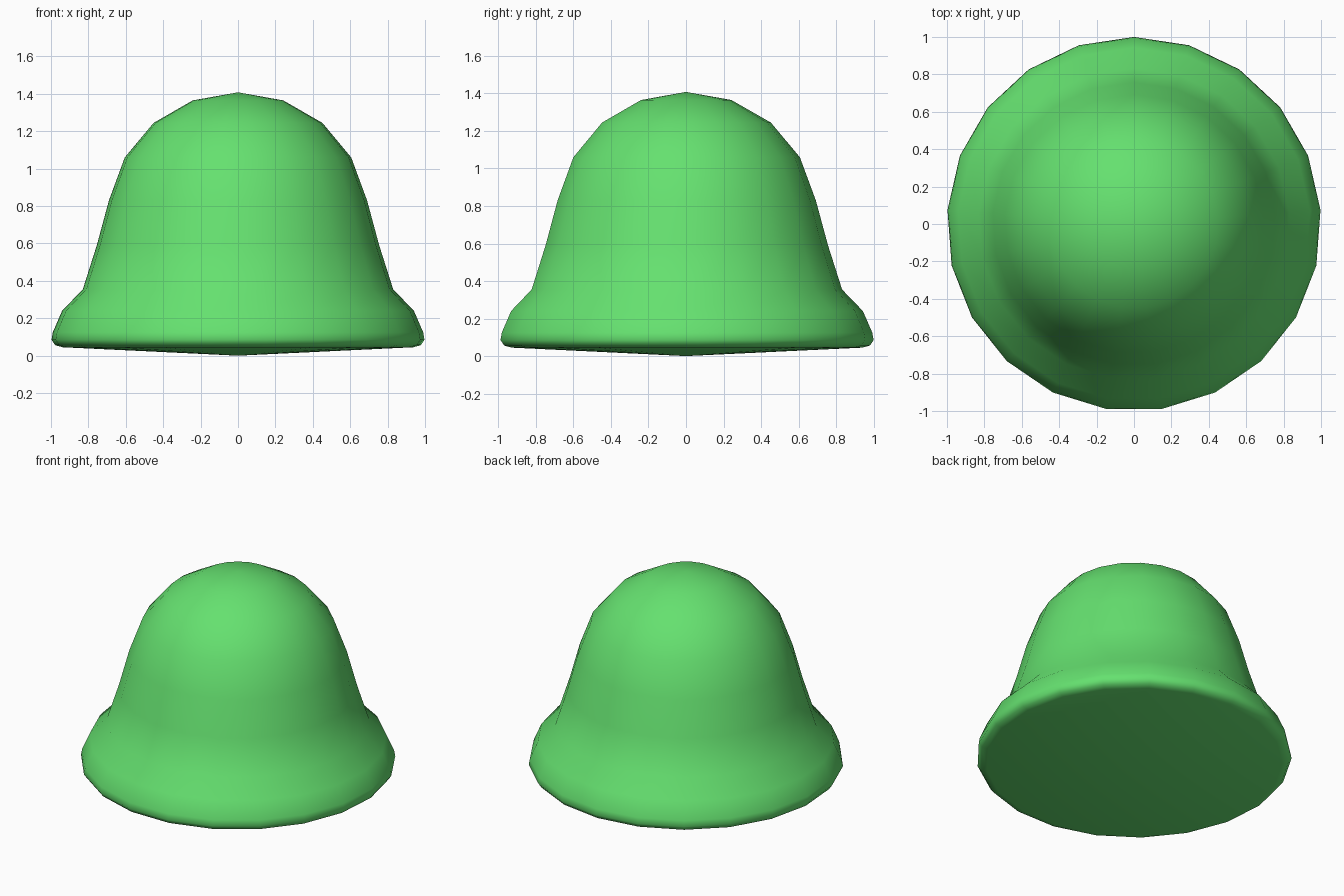
import bpy, bmesh, math

if "Cube" in bpy.data.objects:
    bpy.data.objects.remove(bpy.data.objects["Cube"])

SIDES = 21
# (radius, height) profile: underside, rounded lip, flared rim, bell wall, dome
profile = [(0.94, 0.045), (0.98, 0.056), (1.0, 0.085), (0.993, 0.125),
           (0.943, 0.24), (0.832, 0.355), (0.757, 0.59), (0.692, 0.83),
           (0.607, 1.06), (0.452, 1.245), (0.242, 1.365)]

bm = bmesh.new()
rings = []
for r, z in profile:
    ring = []
    for i in range(SIDES):
        a = math.pi / 2 + 2 * math.pi * i / SIDES
        ring.append(bm.verts.new((r * math.cos(a), r * math.sin(a), z)))
    rings.append(ring)
bottom = bm.verts.new((0, 0, 0))
top = bm.verts.new((0, 0, 1.408))

# Walls plus fans closing the underside and the crown
for i in range(SIDES):
    j = (i + 1) % SIDES
    for lo, hi in zip(rings, rings[1:]):
        bm.faces.new((lo[i], lo[j], hi[j], hi[i]))
    bm.faces.new((bottom, rings[0][j], rings[0][i]))
    bm.faces.new((top, rings[-1][i], rings[-1][j]))
bmesh.ops.recalc_face_normals(bm, faces=bm.faces)
for f in bm.faces:
    f.smooth = True

mesh = bpy.data.meshes.new("bell_dome")
bm.to_mesh(mesh)
bm.free()
dome = bpy.data.objects.new("bell_dome", mesh)
bpy.context.collection.objects.link(dome)

# Green finish
green = bpy.data.materials.new("green")
green.diffuse_color = (0.13, 0.75, 0.16, 1)
green.use_nodes = True
green.node_tree.nodes["Principled BSDF"].inputs["Base Color"].default_value = green.diffuse_color
mesh.materials.append(green)
